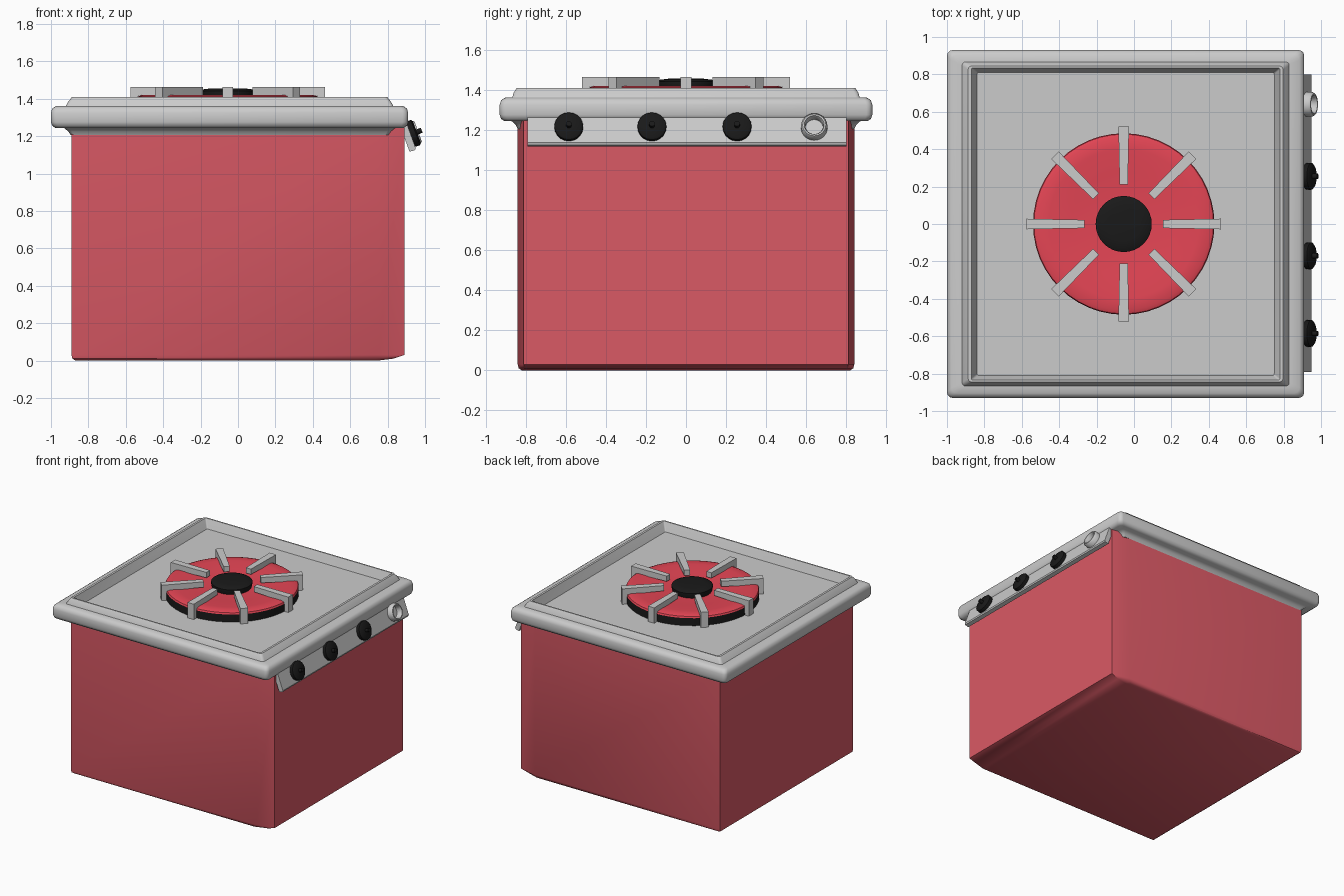
import bpy, bmesh, math
from mathutils import Matrix, Vector

if "Cube" in bpy.data.objects:
    bpy.data.objects.remove(bpy.data.objects["Cube"])


def material(name, rgb):
    m = bpy.data.materials.new(name)
    m.diffuse_color = (*rgb, 1)
    m.use_nodes = True
    m.node_tree.nodes["Principled BSDF"].inputs["Base Color"].default_value = m.diffuse_color
    return m


RED = material("red_enamel", (0.70, 0.10, 0.13))
BRIGHT = material("bright_red", (0.78, 0.06, 0.09))
BLACK = material("black", (0.01, 0.01, 0.01))


def finish(name, bm, mat=None, angle=40):
    bmesh.ops.recalc_face_normals(bm, faces=bm.faces)
    me = bpy.data.meshes.new(name)
    bm.to_mesh(me)
    bm.free()
    ob = bpy.data.objects.new(name, me)
    bpy.context.collection.objects.link(ob)
    if mat:
        me.materials.append(mat)
    if angle:
        bpy.ops.object.select_all(action='DESELECT')
        ob.select_set(True)
        bpy.context.view_layer.objects.active = ob
        bpy.ops.object.shade_smooth_by_angle(angle=math.radians(angle))
    return ob


def loft(name, loops, mat=None, angle=40, caps=True):
    """Skin closed loops of equal length, optionally capping both ends."""
    bm = bmesh.new()
    rings = [[bm.verts.new(p) for p in loop] for loop in loops]
    n = len(rings[0])
    pairs = list(zip(rings, rings[1:]))
    if not caps:
        pairs.append((rings[-1], rings[0]))
    for a, b in pairs:
        for i in range(n):
            j = (i + 1) % n
            bm.faces.new((a[i], a[j], b[j], b[i]))
    if caps:
        bm.faces.new(rings[0])
        bm.faces.new(rings[-1])
    return finish(name, bm, mat, angle)


def revolve(name, profile, segs, matrix, mat=None, caps=True, angle=40):
    """Turn (radius, height) points around local z."""
    turns = [2 * math.pi * i / segs for i in range(segs)]
    loops = [[matrix @ Vector((r * math.cos(t), r * math.sin(t), z)) for t in turns]
             for r, z in profile]
    return loft(name, loops, mat, angle, caps)


def rounded_rect(cx, hx, hy, z, r, steps=3):
    pts = []
    for k, (sx, sy) in enumerate(((1, 1), (-1, 1), (-1, -1), (1, -1))):
        for s in range(steps + 1):
            t = math.pi / 2 * (k + s / steps)
            pts.append((cx + sx * (hx - r) + r * math.cos(t),
                        sy * (hy - r) + r * math.sin(t), z))
    return pts


# Body with softened right-hand corners and bottom edge
def body_loop(xl, xm, xr, y, yr, z):
    return [(xl, -y, z), (xm, -y, z), (xr, -yr, z), (xr, yr, z), (xm, y, z), (xl, y, z)]


loft("body", [
    body_loop(-0.87, 0.72, 0.75, 0.82, 0.80, 0.0),
    body_loop(-0.885, 0.74, 0.83, 0.835, 0.805, 0.01),
    body_loop(-0.89, 0.75, 0.89, 0.84, 0.81, 0.03),
    body_loop(-0.89, 0.75, 0.89, 0.84, 0.81, 1.27)], RED)

# Lid: cove, rounded rim and recessed top
lid = [(0.85, 0.84, 1.205, 0.02), (0.862, 0.85, 1.225, 0.02), (0.885, 0.87, 1.243, 0.02),
       (0.93, 0.905, 1.243, 0.03), (0.948, 0.923, 1.255, 0.03), (0.955, 0.93, 1.275, 0.03),
       (0.955, 0.93, 1.325, 0.03), (0.948, 0.923, 1.347, 0.03), (0.93, 0.905, 1.36, 0.03),
       (0.875, 0.867, 1.362, 0.02), (0.862, 0.86, 1.385, 0.02), (0.842, 0.845, 1.41, 0.02),
       (0.825, 0.835, 1.41, 0.01), (0.795, 0.81, 1.34, 0.01)]
loft("lid", [rounded_rect(-0.045, hx, hy, z, r) for hx, hy, z, r in lid])

# Burner: black base, red dish and black hub
CX = -0.055
centre = Matrix.Translation((CX, 0, 0))
revolve("burner_base", [(0.485, 1.33), (0.485, 1.40)], 48, centre, BLACK)
revolve("burner_dish", [(0.485, 1.40), (0.48, 1.412), (0.46, 1.42), (0.40, 1.42),
                        (0.28, 1.41), (0.14, 1.40)], 48, centre, BRIGHT)
revolve("burner_hub", [(0.14, 1.39), (0.15, 1.425), (0.15, 1.44), (0.13, 1.45), (0.09, 1.455)],
        32, centre, BLACK)

# Eight grate bars, each with a leg at its outer end
bar = [(0.21, 1.42), (0.21, 1.463), (0.52, 1.463), (0.52, 1.335), (0.485, 1.335), (0.48, 1.415)]
for k in range(8):
    m = centre @ Matrix.Rotation(k * math.pi / 4, 4, 'Z')
    loops = [[m @ Vector((r, s * (0.022 + 0.02 * (r - 0.21)), z)) for r, z in bar]
             for s in (-1, 1)]
    loft(f"grate_bar_{k + 1}", loops, angle=0)

# Tilted control panel under the rim
TILT = math.radians(20)
panel = [(0.885, 1.315), (0.95, 1.136), (0.947, 1.125), (0.917, 1.117), (0.848, 1.305)]
loft("control_panel", [[(x, y, z) for x, z in panel] for y in (-0.79, 0.80)], angle=0)


def on_panel(y):
    """Frame on the panel: local z points out of it, local x lies along y."""
    out = Vector((math.cos(TILT), 0, math.sin(TILT)))
    along = Vector((0, 1, 0))
    m = Matrix((along, out.cross(along), out)).transposed().to_4x4()
    m.translation = (0.924, y, 1.21)
    return m


# Three knobs with thin grips
for k, y in enumerate((-0.585, -0.17, 0.255)):
    m = on_panel(y)
    revolve(f"knob_{k + 1}", [(0.066, -0.035), (0.072, 0.01), (0.072, 0.026), (0.062, 0.034)],
            20, m, BLACK)
    revolve(f"knob_stem_{k + 1}", [(0.014, 0.03), (0.014, 0.062)], 12, m, BLACK)

# Round socket ring
revolve("socket_ring", [(0.066, -0.01), (0.066, 0.03), (0.058, 0.042), (0.05, 0.042),
                        (0.044, 0.03), (0.044, -0.01)], 24, on_panel(0.64), None, False)
